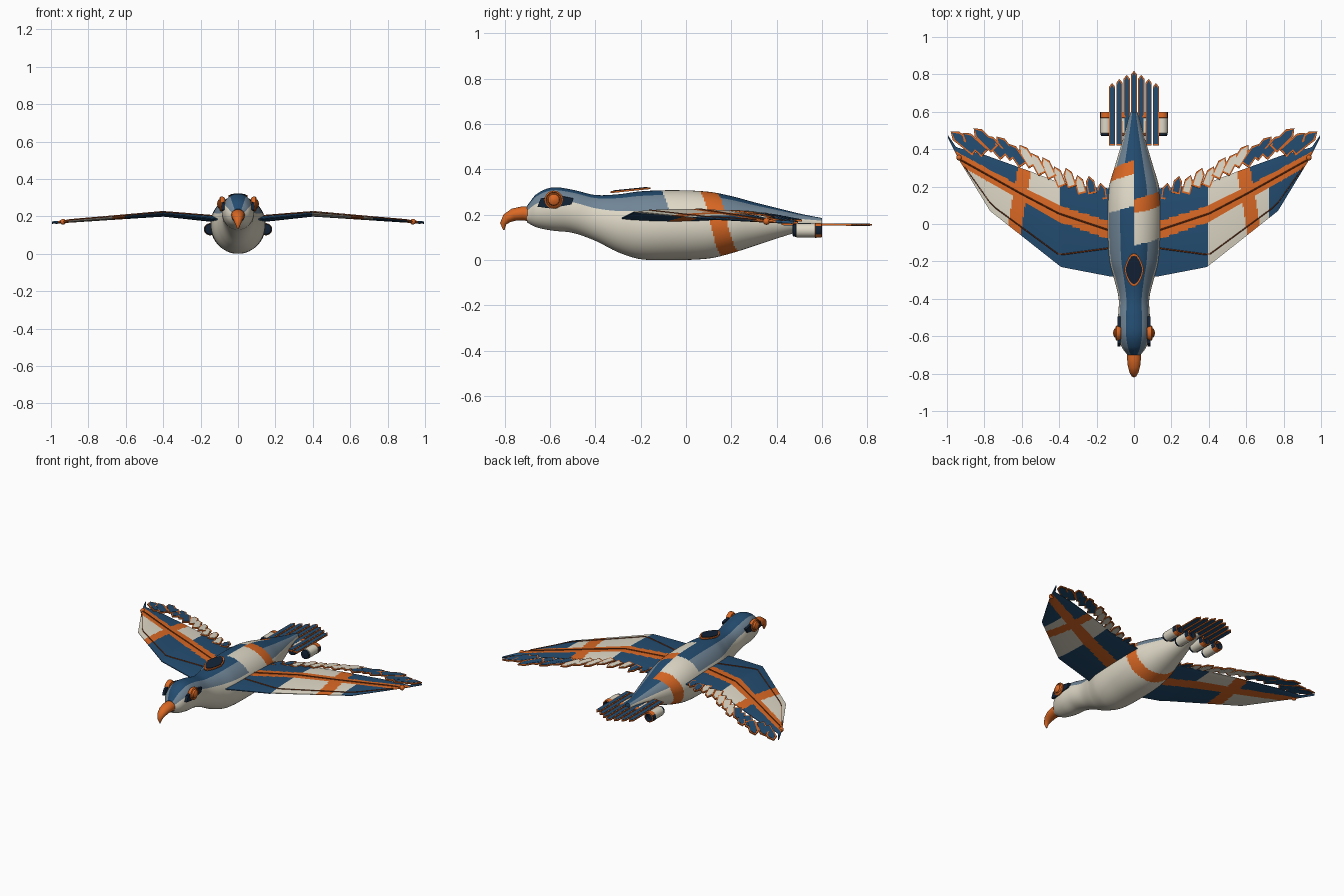
import bpy, bmesh, math
from mathutils import Vector

if "Cube" in bpy.data.objects:
    bpy.data.objects.remove(bpy.data.objects["Cube"])


# ---- palette ----
def mat(name, r, g, b):
    m = bpy.data.materials.new(name)
    lin = [((c / 255 + 0.055) / 1.055) ** 2.4 for c in (r, g, b)]
    m.diffuse_color = (*lin, 1)
    m.use_nodes = True
    m.node_tree.nodes["Principled BSDF"].inputs["Base Color"].default_value = m.diffuse_color
    return m


MATS = [mat("blue", 35, 76, 112), mat("slate", 112, 133, 150), mat("cream", 222, 216, 198),
        mat("orange", 218, 104, 36), mat("navy", 18, 34, 54), mat("rust", 120, 54, 22)]
BLUE, SLATE, CREAM, ORANGE, NAVY, RUST = range(6)


# ---- helpers ----
def lerp(pts, x):
    if x <= pts[0][0]:
        return pts[0][1]
    for (a, p), (b, q) in zip(pts, pts[1:]):
        if x <= b:
            return p + (q - p) * (x - a) / (b - a)
    return pts[-1][1]


def smooth(rows, col, t):
    """Hermite curve through one column of a profile table."""
    n = len(rows)
    i = max(k for k in range(n - 1) if rows[k][0] <= t + 1e-9)

    def slope(k):
        a, b = rows[max(k - 1, 0)], rows[min(k + 1, n - 1)]
        return (b[col] - a[col]) / (b[0] - a[0])
    a, b = rows[i], rows[i + 1]
    h = b[0] - a[0]
    s = (t - a[0]) / h
    return ((2*s**3 - 3*s*s + 1) * a[col] + (s**3 - 2*s*s + s) * h * slope(i)
            + (3*s*s - 2*s**3) * b[col] + (s**3 - s*s) * h * slope(i + 1))


def make(name, bm, rule, angle=35):
    """Finish a mesh; rule is a colour number or a function of the face."""
    bmesh.ops.recalc_face_normals(bm, faces=bm.faces)
    for f in bm.faces:
        f.material_index = rule(f) if callable(rule) else rule
    me = bpy.data.meshes.new(name)
    bm.to_mesh(me)
    bm.free()
    for m in MATS:
        me.materials.append(m)
    ob = bpy.data.objects.new(name, me)
    bpy.context.collection.objects.link(ob)
    bpy.ops.object.select_all(action='DESELECT')
    ob.select_set(True)
    bpy.context.view_layer.objects.active = ob
    bpy.ops.object.shade_smooth_by_angle(angle=math.radians(angle))
    return ob


def loft(rings):
    bm = bmesh.new()
    vs = [[bm.verts.new(p) for p in r] for r in rings]
    n = len(vs[0])
    for a, b in zip(vs, vs[1:]):
        for j in range(n):
            bm.faces.new((a[j], a[(j + 1) % n], b[(j + 1) % n], b[j]))
    bm.faces.new(vs[0])
    bm.faces.new(vs[-1])
    return bm


def plate(name, pts, thick, colour):
    """Flat plate from 3D outline, thickened evenly about its plane."""
    nrm = (Vector(pts[1]) - Vector(pts[0])).cross(Vector(pts[2]) - Vector(pts[0])).normalized()
    return make(name, loft([[Vector(p) + nrm * s * thick / 2 for p in pts] for s in (-1, 1)]), colour)


def tube(name, pts, radius, colour):
    rings = [[Vector(p) + Vector((0, math.cos(k * math.pi / 3), math.sin(k * math.pi / 3))) * radius
              for k in range(6)] for p in pts]
    return make(name, loft(rings), colour)


# ---- body: y, half width, top, bottom ----
BODY = [(-.70, .035, .24, .165), (-.66, .065, .29, .145), (-.59, .085, .32, .13), (-.5, .085, .31, .12),
        (-.4, .082, .287, .085), (-.3, .105, .29, .035), (-.2, .135, .303, .004), (-.05, .147, .308, .0),
        (.1, .146, .301, .007), (.2, .134, .282, .03), (.3, .105, .255, .062), (.4, .075, .23, .095),
        (.5, .045, .205, .125), (.6, .018, .185, .145)]
SEG = 72
rings = []
for i in range(201):
    y = -.70 + 1.30 * i / 200
    w, t, b = (smooth(BODY, c, y) for c in (1, 2, 3))
    rings.append([(w * math.sin(2 * math.pi * j / SEG), y,
                   max(0, (t + b) / 2 + (t - b) / 2 * math.cos(2 * math.pi * j / SEG))) for j in range(SEG)])


def body_paint(f):
    c = f.calc_center_median()
    if len(f.verts) > 4:
        return BLUE
    w, t, b = (smooth(BODY, k, c.y) for k in (1, 2, 3))
    a = math.atan2(c.x / w, (c.z - (t + b) / 2) / ((t - b) / 2)) % (2 * math.pi)
    d = c.y - (.095 + .21 * a / (2 * math.pi))       # spiral band
    if abs(d) < .038:
        return ORANGE
    if -.21 < d < 0:
        return CREAM
    a = math.degrees(min(a, 2 * math.pi - a))
    return BLUE if a < 30 else SLATE if a < 67 else CREAM


make("body", loft(rings), body_paint)

# ---- hooked beak: y, z, half width, half height ----
BEAK = [(-.68, .203, .036, .034), (-.72, .206, .037, .031), (-.76, .2, .033, .028), (-.79, .184, .025, .022),
        (-.806, .16, .015, .014), (-.803, .132, .003, .003)]
rings = []
for i, (y, z, w, h) in enumerate(BEAK):
    p, q = BEAK[max(i - 1, 0)], BEAK[min(i + 1, len(BEAK) - 1)]
    nrm = Vector((0, -(q[1] - p[1]), q[0] - p[0])).normalized()
    rings.append([Vector((0, y, z)) + Vector((w * math.cos(k * math.pi / 10), 0, 0))
                  + nrm * h * math.sin(k * math.pi / 10) for k in range(20)])
make("beak", loft(rings), ORANGE, 50)


# ---- back canopy plate with rim ----
def teardrop(k, lift):
    pts = []
    for i in range(24):
        a = 2 * math.pi * i / 24
        s = math.cos(a)
        pts.append((k * .052 * math.sin(a) * (1 - .25 * abs(s)), -.245 + k * .088 * s, .308 + lift + .009 * k * s))
    return pts


plate("canopy_rim", teardrop(1, 0), .008, ORANGE)
plate("canopy", teardrop(.86, .003), .008, NAVY)


# ---- wings ----
LE = [(.08, -.285), (.13, -.28), (.39, -.23), (.77, .07), (.94, .35), (1.0, .47)]
TE = [(.08, .18), (.13, .19), (.37, .21), (.55, .28), (.8, .37), (.95, .41), (.995, .475)]
WZ = [(.08, .18), (.13, .186), (.4, .212), (1.0, .166)]
STRIPE = [(.1, -.045), (.4, .055), (.6, .16), (.94, .35), (1.0, .39)]


def half_thick(x, v):
    return .016 * (1.15 - .75 * x) * max(0.05, math.sin(math.pi * v)) ** .6


def on_wing(s, x, y, sign=1):
    v = min(1, max(0, (y - lerp(LE, x)) / max(.01, lerp(TE, x) - lerp(LE, x))))
    return (s * x, y, lerp(WZ, x) + sign * half_thick(x, v))


def wing_paint(s, x, y):
    if abs(y - lerp(STRIPE, x)) < .052 - .022 * x:
        return ORANGE
    cross = x - (.605 - .163 * (y - .18))
    if abs(cross) < .037:
        return ORANGE
    behind = y > lerp(STRIPE, x)
    if x < .4:
        return BLUE
    if cross < 0:
        return CREAM if behind or s > 0 else BLUE
    return CREAM if not behind and (s < 0 or x < .72) else BLUE


def feather(name, base, tip, width, z0, z1, colour):
    """Pointed blade: orange rim plate with a coloured inset."""
    b, t = Vector((*base, z0)), Vector((*tip, z1))
    d = (t - b).normalized()
    side = Vector((-d.y, d.x, 0)).normalized()
    for tag, k, inset, thick, col in (("_rim", 1, 0, .007, ORANGE), ("", .72, .009, .010, colour)):
        w = side * width / 2 * k
        s, e = b + d * inset, t - d * inset
        m = e - d * width * .65
        plate(name + tag, [s - w, m - w, e, m + w, s + w], thick, col)


for s, tag in ((1, "right"), (-1, "left")):
    rings = []
    NV = 44
    for i in range(111):
        x = .08 + .915 * i / 110
        a, b = lerp(LE, x), lerp(TE, x)
        top = [on_wing(s, x, a + (b - a) * k / NV) for k in range(NV + 1)]
        low = [on_wing(s, x, a + (b - a) * k / NV, -1) for k in range(NV, -1, -1)]
        rings.append(top + low)

    def paint(f, s=s):
        c = f.calc_center_median()
        return wing_paint(s, abs(c.x), c.y)
    make(tag + "_wing", loft(rings), paint, 40)

    # trailing feathers, fanning outward toward the tip
    N = 14
    TIPS = [(.17, .225), (.32, .275), (.45, .325), (.57, .40), (.75, .465), (.86, .505), (.985, .485)]
    for i in range(N):
        u = i / (N - 1)
        x = .18 + .80 * u
        y = lerp(TIPS, x) + (.008 if i % 2 else -.008)
        fan = .15 + .75 * u
        length = .09 + .08 * u
        bx, by = x - length * math.sin(fan), y - length * math.cos(fan)
        col = BLUE if x < .3 or x > .62 else CREAM
        feather(f"{tag}_wing_feather_{i}", (s * bx, by), (s * x, y), .045 + .012 * u,
                lerp(WZ, bx) + .006, lerp(WZ, x) - (.004 if i % 2 else 0), col)

    # raised wing lines and tip bead
    xs = [.14 + .80 * k / 24 for k in range(25)]
    tube(tag + "_wing_spar", [on_wing(s, x, lerp(STRIPE, x)) for x in xs], .0045, RUST)
    FRONT = [(.14, -.13), (.4, -.165), (.76, .10), (.93, .34)]
    tube(tag + "_wing_front_line", [on_wing(s, x, lerp(FRONT, x)) for x in xs[:24]], .004, RUST)
    bm = bmesh.new()
    bmesh.ops.create_icosphere(bm, subdivisions=2, radius=.016)
    bmesh.ops.translate(bm, vec=(s * .935, .355, lerp(WZ, .935)), verts=bm.verts)
    make(tag + "_wing_tip_bead", bm, ORANGE)

    # eye: navy mask bar, orange ring and dome
    bar = [(-.655, .235), (-.60, .228), (-.505, .245), (-.495, .272), (-.56, .285), (-.64, .272)]
    plate(tag + "_eye_mask", [(s * .081, y, z) for y, z in bar], .016, NAVY)
    disc = [(.032, .07), (.040, .082), (.040, .094), (.034, .098), (.031, .094), (.027, .094),
            (.024, .104), (.013, .110), (.002, .112)]
    make(tag + "_eye", loft([[(s * x, -.583 + r * math.cos(k * math.pi / 12), .266 + r * math.sin(k * math.pi / 12))
                              for k in range(24)] for r, x in disc]), ORANGE)

    # thruster pods below the tail: y, radius
    POD = [(.47, .022), (.472, .027), (.485, .029), (.487, .031), (.568, .031), (.57, .033), (.598, .031),
           (.6, .024), (.575, .022)]

    def pod_paint(f):
        c = f.calc_center_median()
        r = max(math.hypot(v.co.x - c.x, v.co.z - .13) for v in f.verts)
        if c.y < .486 or len(f.verts) > 4 or (c.y > .58 and r < .0245 and abs(f.normal.y) < .5):
            return NAVY
        return ORANGE if c.y > .567 else CREAM
    for n, px in enumerate((.055, .15)):
        make(f"{tag}_thruster_{n}", loft([[(s * px + r * math.cos(k * math.pi / 10), y,
                                            .131 + r * math.sin(k * math.pi / 10)) for k in range(20)]
                                          for y, r in POD]), pod_paint)

# ---- tail feathers ----
for i in range(-3, 4):
    feather(f"tail_feather_{i + 3}", (i * .039, .42), (i * .039, .82 - .022 * abs(i)), .033,
            .158, .156, BLUE)
